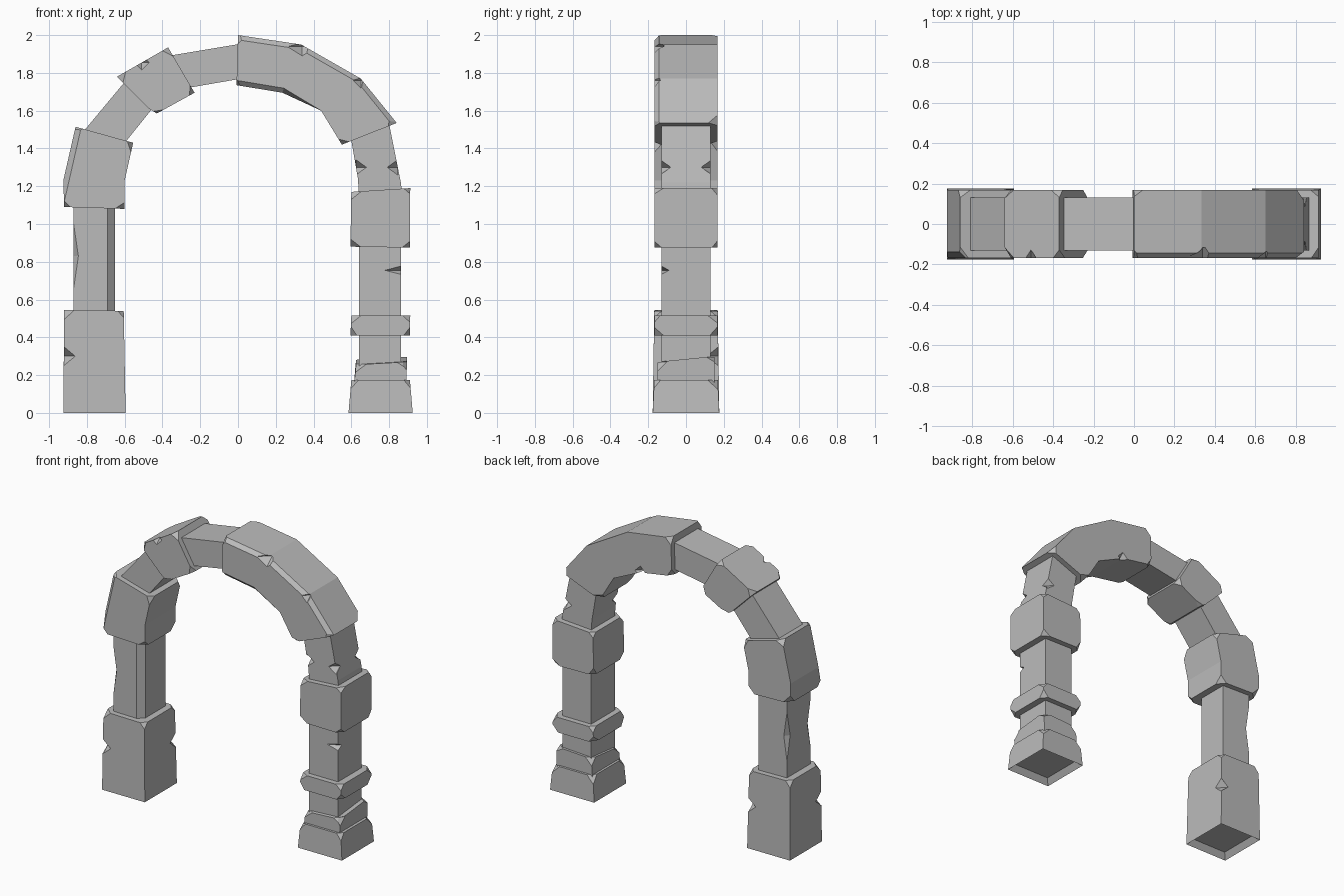
import bpy, bmesh, random
from mathutils import Vector

random.seed(4)
if "Cube" in bpy.data.objects:
    bpy.data.objects.remove(bpy.data.objects["Cube"])

stone = bpy.data.materials.new("grey_stone")
stone.use_nodes = True
GREY = (0.5, 0.5, 0.5, 1)
stone.diffuse_color = GREY
stone.node_tree.nodes["Principled BSDF"].inputs["Base Color"].default_value = GREY

THICK, CORE = 0.168, 0.13      # half depths of blocks and of the slimmer core


def cut_corner(bm, outline, i, side, depth):
    """Slice one broken corner off a stone."""
    p = [Vector((x, side * depth, z)) for x, z in outline]
    v, before, after = p[i], p[i - 1], p[(i + 1) % len(p)]
    ends = []
    for other in (before, after, Vector((v.x, 0, v.z))):
        edge = other - v
        size = min(random.uniform(0.03, 0.055), edge.length * 0.45)
        ends.append(v + edge.normalized() * size)
    normal = (ends[1] - ends[0]).cross(ends[2] - ends[0]).normalized()
    if normal.dot(v - ends[0]) < 0:
        normal.negate()
    bmesh.ops.bisect_plane(bm, geom=bm.verts[:] + bm.edges[:] + bm.faces[:],
                           plane_co=ends[0], plane_no=normal, clear_outer=True)
    bmesh.ops.holes_fill(bm, edges=[e for e in bm.edges if e.is_boundary])


def cut_notch(ob, centre, size):
    """Carve a pointed nick out of an edge."""
    bm = bmesh.new()
    bmesh.ops.create_uvsphere(bm, u_segments=4, v_segments=2, radius=1)
    for v in bm.verts:
        v.co = Vector(centre) + v.co * Vector(size)
    mesh = bpy.data.meshes.new("nick")
    bm.to_mesh(mesh)
    bm.free()
    cutter = bpy.data.objects.new("nick_cutter", mesh)
    cutter.hide_render = True
    bpy.context.collection.objects.link(cutter)
    mod = ob.modifiers.new("nick", 'BOOLEAN')
    mod.operation, mod.solver, mod.object = 'DIFFERENCE', 'EXACT', cutter
    graph = bpy.context.evaluated_depsgraph_get()
    carved = bpy.data.meshes.new_from_object(ob.evaluated_get(graph))
    ob.modifiers.clear()
    ob.data = carved
    bpy.data.objects.remove(cutter)


def block(name, outline, depth, chips=(), worn=(), wear=0.03, flare=1, skew=0, hollow=False, nicks=()):
    """Extrude a front outline into a stone, then wear its edges and corners."""
    bm = bmesh.new()
    rows = [[bm.verts.new((x, y, z)) for x, z in outline] for y in (-depth, depth)]
    front, back = rows
    bm.faces.new(front)
    bm.faces.new(back[::-1])
    n = len(outline)
    for i in range(n):
        j = (i + 1) % n
        bm.faces.new((front[i], back[i], back[j], front[j]))
    low = min(z for x, z in outline)
    for v in bm.verts:
        if v.co.z == low:
            v.co.y *= flare
    bmesh.ops.recalc_face_normals(bm, faces=bm.faces[:])
    if worn:
        edges = [bm.edges.get((front[i], front[(i + 1) % n])) for i in worn]
        bmesh.ops.bevel(bm, geom=edges, offset=wear, segments=1, affect='EDGES', profile=0.5)
    for i in chips:
        for side in (-1, 1):
            cut_corner(bm, outline, i, side, depth)
    for v in bm.verts:
        if v.co.z > low + 0.03:
            v.co.z += skew * v.co.y
    bmesh.ops.recalc_face_normals(bm, faces=bm.faces[:])
    if hollow:
        base = [f for f in bm.faces if f.normal.z < -0.99]
        bmesh.ops.inset_region(bm, faces=base, thickness=0.04, depth=-0.04)
    mesh = bpy.data.meshes.new(name)
    bm.to_mesh(mesh)
    bm.free()
    mesh.materials.append(stone)
    ob = bpy.data.objects.new(name, mesh)
    bpy.context.collection.objects.link(ob)
    for centre, size in nicks:
        cut_notch(ob, centre, size)
    return ob


def post(x0, x1, z0, z1):
    return [(x0, z0), (x1, z0), (x1, z1), (x0, z1)]


ALL, TOP = (0, 1, 2, 3), (2, 3)

# Right leg
block("right_foot", [(-0.925, 0), (-0.595, 0), (-0.605, 0.54), (-0.92, 0.545)], THICK,
      TOP, flare=1.05, hollow=True,
      nicks=[((-0.92, -0.17, 0.3), (0.06, 0.06, 0.05)), ((-0.6, 0.17, 0.3), (0.06, 0.06, 0.05))])
block("right_shaft", post(-0.87, -0.65, 0.5, 1.12), CORE, worn=(1,), wear=0.04,
      nicks=[((-0.87, s * CORE, 0.83), (0.025, 0.035, 0.17)) for s in (-1, 1)])
block("right_shoulder", [(-0.92, 1.09), (-0.6, 1.08), (-0.6, 1.23), (-0.555, 1.43),
                         (-0.86, 1.515), (-0.925, 1.23)], THICK, (0, 1, 3, 4), worn=(4,))

# Right half of the arch
block("right_arch_core", [(-0.84, 1.46), (-0.62, 1.4), (-0.595, 1.435), (-0.43, 1.64),
                          (-0.56, 1.8), (-0.81, 1.5)], CORE)
block("right_arch_stone", [(-0.64, 1.78), (-0.47, 1.61), (-0.43, 1.585), (-0.23, 1.695),
                           (-0.37, 1.935)], THICK, (0, 2, 3, 4),
      nicks=[((-0.51, -THICK, 1.855), (0.04, 0.04, 0.04))])
block("crown_core", [(-0.4, 1.7), (-0.24, 1.725), (0.05, 1.775), (0.05, 1.96),
                     (-0.34, 1.895), (-0.45, 1.87)], CORE)

# Large curved stone on the left half
block("left_arch_stone", [(0, 2.0), (-0.008, 1.735), (0.235, 1.695), (0.44, 1.6), (0.55, 1.42),
                          (0.84, 1.535), (0.65, 1.77), (0.335, 1.95)], THICK,
      (0, 1, 4, 5), worn=(1, 2, 5, 6, 7), wear=0.025,
      nicks=[((0.34, -THICK, 1.94), (0.08, 0.06, 0.05)), ((0.65, -THICK, 1.76), (0.04, 0.04, 0.04)),
             ((0.235, THICK, 1.7), (0.04, 0.04, 0.04))])

# Left leg
block("left_neck", [(0.64, 1.15), (0.87, 1.15), (0.862, 1.22), (0.8, 1.53), (0.59, 1.5),
                    (0.635, 1.24)], CORE,
      nicks=[((x, s * CORE, 1.3), (0.055, 0.05, 0.04))
             for x, s in ((0.625, -1), (0.845, -1), (0.845, 1))])
block("left_shoulder", [(0.595, 0.88), (0.91, 0.875), (0.912, 1.19), (0.6, 1.17)], THICK, ALL)
block("left_shaft", post(0.64, 0.863, 0.2, 0.92), CORE,
      nicks=[((0.863, -CORE, 0.755), (0.085, 0.04, 0.022))])
block("left_band", [(0.595, 0.41), (0.91, 0.41), (0.912, 0.515), (0.6, 0.515)], THICK, ALL)
block("left_collar", [(0.615, 0.16), (0.89, 0.16), (0.895, 0.285), (0.625, 0.27)], 0.152,
      TOP, skew=0.1, nicks=[((0.895, -0.15, 0.27), (0.035, 0.05, 0.05))])
block("left_foot", [(0.585, 0), (0.925, 0), (0.91, 0.175), (0.6, 0.175)], THICK,
      TOP, flare=1.05, hollow=True)
